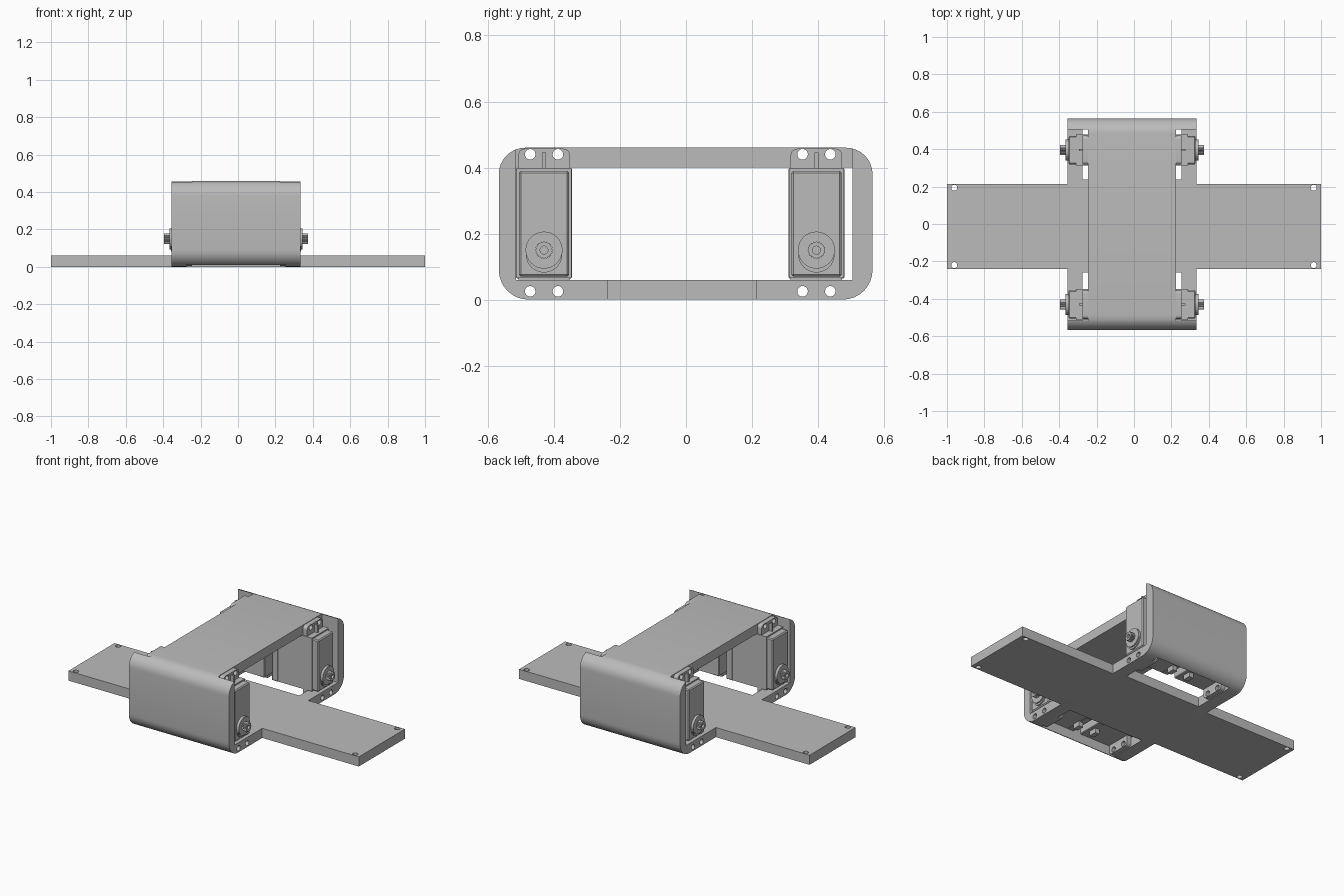
import bpy, bmesh, math
from mathutils import Matrix, Vector

if "Cube" in bpy.data.objects:
    bpy.data.objects.remove(bpy.data.objects["Cube"], do_unlink=True)

grey = bpy.data.materials.new("light grey")
grey.use_nodes = True
colour = (0.5, 0.5, 0.5, 1)
grey.diffuse_color = colour
grey.node_tree.nodes["Principled BSDF"].inputs["Base Color"].default_value = colour

CX = -0.01          # middle of the frame and the servos
FRONT, BACK = -0.515, 0.505   # inner faces of the end walls
HOLE = 0.016


def finish(name, bm):
    bmesh.ops.recalc_face_normals(bm, faces=bm.faces[:])
    mesh = bpy.data.meshes.new(name)
    bm.to_mesh(mesh)
    bm.free()
    obj = bpy.data.objects.new(name, mesh)
    bpy.context.collection.objects.link(obj)
    mesh.materials.append(grey)
    return obj


def box(name, x, y, z, bevel=0):
    bm = bmesh.new()
    lo, hi = Vector(map(min, (x, y, z))), Vector(map(max, (x, y, z)))
    bmesh.ops.create_cube(bm, size=1, matrix=Matrix.Translation((lo + hi) / 2)
                          @ Matrix.Diagonal((*(hi - lo), 1)))
    if bevel:
        bmesh.ops.bevel(bm, geom=bm.edges[:], offset=bevel, segments=1, affect='EDGES')
    return finish(name, bm)


def prism(name, outline, x):
    """Extrude a (y, z) outline between two x positions."""
    bm = bmesh.new()
    face = bm.faces.new([bm.verts.new((x[0], y, z)) for y, z in outline])
    new = bmesh.ops.extrude_face_region(bm, geom=[face])["geom"]
    moved = [v for v in new if isinstance(v, bmesh.types.BMVert)]
    bmesh.ops.translate(bm, verts=moved, vec=(x[1] - x[0], 0, 0))
    return finish(name, bm)


def circle(y, z, r, n=32, tooth=0):
    return [(y + (r - tooth * (i % 2)) * math.cos(i * math.tau / n),
             z + (r - tooth * (i % 2)) * math.sin(i * math.tau / n)) for i in range(n)]


def rounded(y, z, radii, steps=8):
    """Rounded rectangle; radii for bottom and top corners."""
    pts = []
    for k, (sy, sz) in enumerate([(1, 1), (0, 1), (0, 0), (1, 0)]):
        r = max(radii[sz], 0.0005)
        cy = y[1] - r if sy else y[0] + r
        cz = z[1] - r if sz else z[0] + r
        for i in range(steps + 1):
            a = (k + i / steps) * math.pi / 2
            pts.append((cy + r * math.cos(a), cz + r * math.sin(a)))
    return pts


def upright_hole(x, y):
    bm = bmesh.new()
    bmesh.ops.create_cone(bm, cap_ends=True, segments=24, radius1=HOLE, radius2=HOLE,
                          depth=0.3, matrix=Matrix.Translation((x, y, 0)))
    return finish("hole_cutter", bm)


def cut(obj, cutters):
    bpy.context.view_layer.objects.active = obj
    for c in cutters:
        c.hide_render = True
        mod = obj.modifiers.new("cut", 'BOOLEAN')
        mod.operation, mod.solver, mod.object = 'DIFFERENCE', 'EXACT', c
        bpy.ops.object.modifier_apply(modifier=mod.name)
        bpy.data.objects.remove(c, do_unlink=True)


def smooth(obj):
    bpy.ops.object.select_all(action='DESELECT')
    obj.select_set(True)
    bpy.context.view_layer.objects.active = obj
    bpy.ops.object.shade_smooth_by_angle(angle=math.radians(30))


# Frame: a rounded loop with a narrow deck and open floor ends
frame = prism("frame", rounded((-0.567, 0.565), (0, 0.46), (0.09, 0.08)), (CX - 0.345, CX + 0.345))
cutters = [box("inside", (-1, 1), (FRONT, BACK), (0.06, 0.4))]
for s in (-1, 1):
    cutters.append(box("deck_side", (CX + s * 0.235, s), (FRONT, BACK), (0.2, 0.6)))
for ends in ((FRONT, -0.26), (0.238, BACK)):
    cutters.append(box("floor_end", (CX - 0.265, CX + 0.265), ends, (-0.1, 0.2)))
servo_y = (-0.43, 0.395)
for y in servo_y:
    for dy in (-0.042, 0.042):
        for z in (0.025, 0.44):
            cutters.append(prism("hole", circle(y + dy, z, HOLE, 24), (-0.6, 0.6)))
cut(frame, cutters)
smooth(frame)

# Side wings with corner screw holes
for side, inner, s in (("right", CX - 0.345, -1), ("left", CX + 0.345, 1)):
    wing = box(side + "_wing", (inner, s), (-0.24, 0.213), (0, 0.06))
    cut(wing, [upright_hole(s * 0.961, y) for y in (-0.22, 0.194)])
    smooth(wing)


def servo(prefix, y, s):
    def span(a, b):
        return (CX + s * a, CX + s * b)

    def wide(half):
        return (y - half, y + half)

    # Case in three layers
    parts = [box(prefix + "_case", span(0.027, 0.3), wide(0.083), (0.066, 0.398)),
             box(prefix + "_case_base", span(0.025, 0.07), wide(0.085), (0.064, 0.399), 0.004),
             box(prefix + "_cap", span(0.29, 0.34), wide(0.076), (0.07, 0.39), 0.006)]
    # Mounting ears with two holes each
    for ear, z, radii in (("upper", (0.395, 0.457), (0, 0.02)), ("lower", (0.004, 0.07), (0.02, 0))):
        flange = prism(f"{prefix}_{ear}_ear", rounded(wide(0.078), z, radii), span(0.2355, 0.2645))
        hz = 0.44 if ear == "upper" else 0.025
        cut(flange, [prism("hole", circle(y + d, hz, HOLE, 24), (-0.6, 0.6)) for d in (-0.042, 0.042)])
        parts.append(flange)
    parts.append(box(prefix + "_ear_rib", span(0.26, 0.285), wide(0.006), (0.39, 0.445)))
    # Output boss, splined shaft and screw recess
    parts.append(prism(prefix + "_boss_foot", circle(y, 0.137, 0.055), span(0.33, 0.348)))
    parts.append(prism(prefix + "_boss", circle(y, 0.15, 0.056), span(0.33, 0.356)))
    shaft = prism(prefix + "_shaft", circle(y, 0.15, 0.027, 40, 0.003), span(0.35, 0.385))
    cut(shaft, [prism("recess", circle(y, 0.15, 0.012, 20), span(0.365, 0.4))])
    parts.append(shaft)
    # Cable outlet
    parts.append(box(prefix + "_cable_outlet", span(0.045, 0.075), wide(0.025), (0.035, 0.07)))
    for p in parts:
        smooth(p)


for end, y in zip(("front", "back"), servo_y):
    for side, s in (("right", -1), ("left", 1)):
        servo(f"{end}_{side}_servo", y, s)
